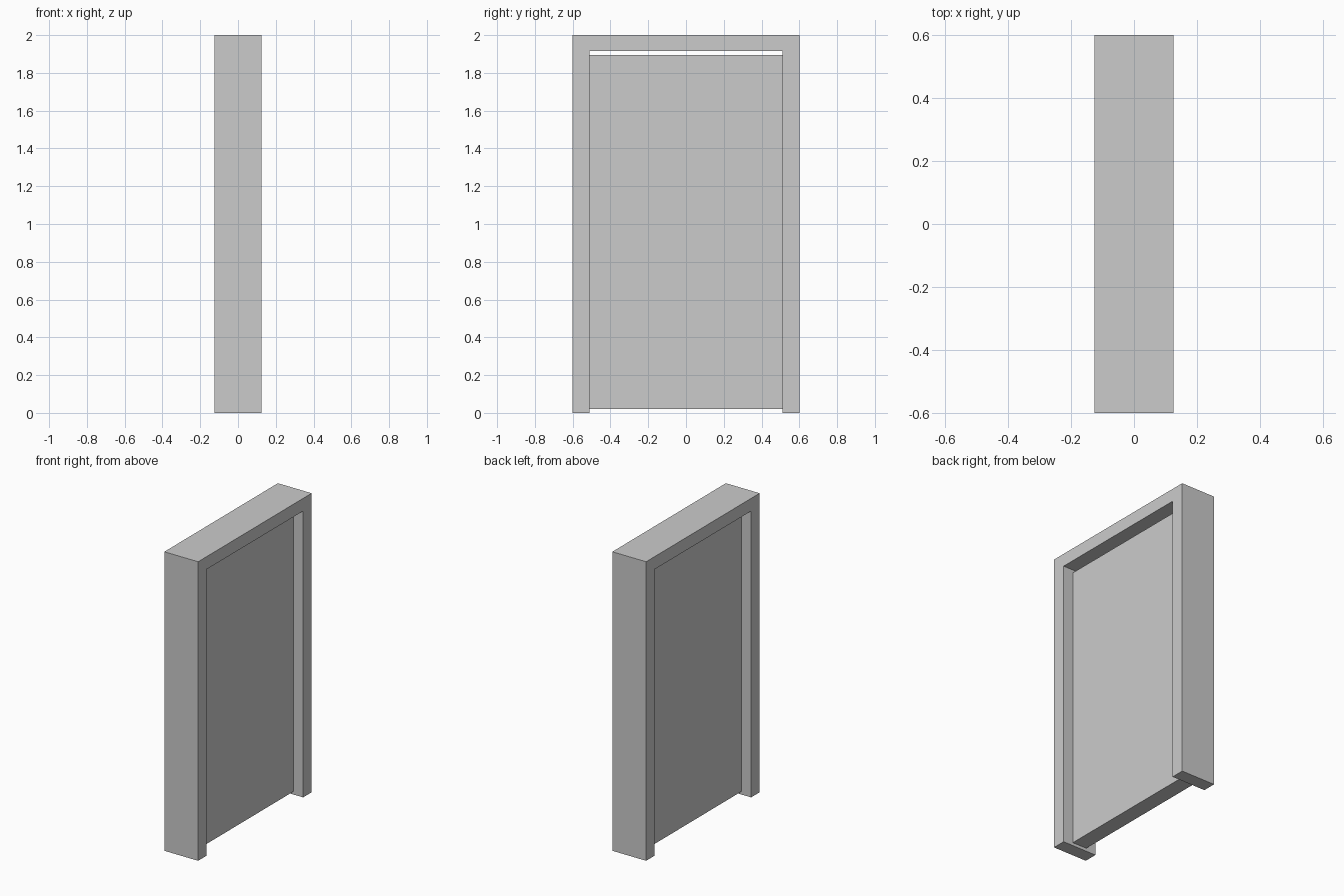
import bpy
import bmesh

if "Cube" in bpy.data.objects:
    bpy.data.objects.remove(bpy.data.objects["Cube"])


def extruded(name, profile, half_x):
    """Extrude a closed (y, z) profile symmetrically along x."""
    bm = bmesh.new()
    face = bm.faces.new([bm.verts.new((-half_x, y, z)) for y, z in profile])
    geom = bmesh.ops.extrude_face_region(bm, geom=[face])["geom"]
    verts = [g for g in geom if isinstance(g, bmesh.types.BMVert)]
    bmesh.ops.translate(bm, verts=verts, vec=(2 * half_x, 0, 0))
    bmesh.ops.recalc_face_normals(bm, faces=bm.faces)
    mesh = bpy.data.meshes.new(name)
    bm.to_mesh(mesh)
    bm.free()
    obj = bpy.data.objects.new(name, mesh)
    bpy.context.collection.objects.link(obj)
    return obj


W, H = 0.6, 2.0          # outer half width and height
IW, IH = 0.51, 1.915     # opening half width and height

# Door frame: two jambs and a lintel in one piece
extruded("door_frame", [(-W, 0), (-IW, 0), (-IW, IH), (IW, IH),
                        (IW, 0), (W, 0), (W, H), (-W, H)], 0.125)

# Door panel: recessed on both sides, with gaps above and below
extruded("door_panel", [(-IW, 0.02), (IW, 0.02),
                        (IW, 1.895), (-IW, 1.895)], 0.053)
